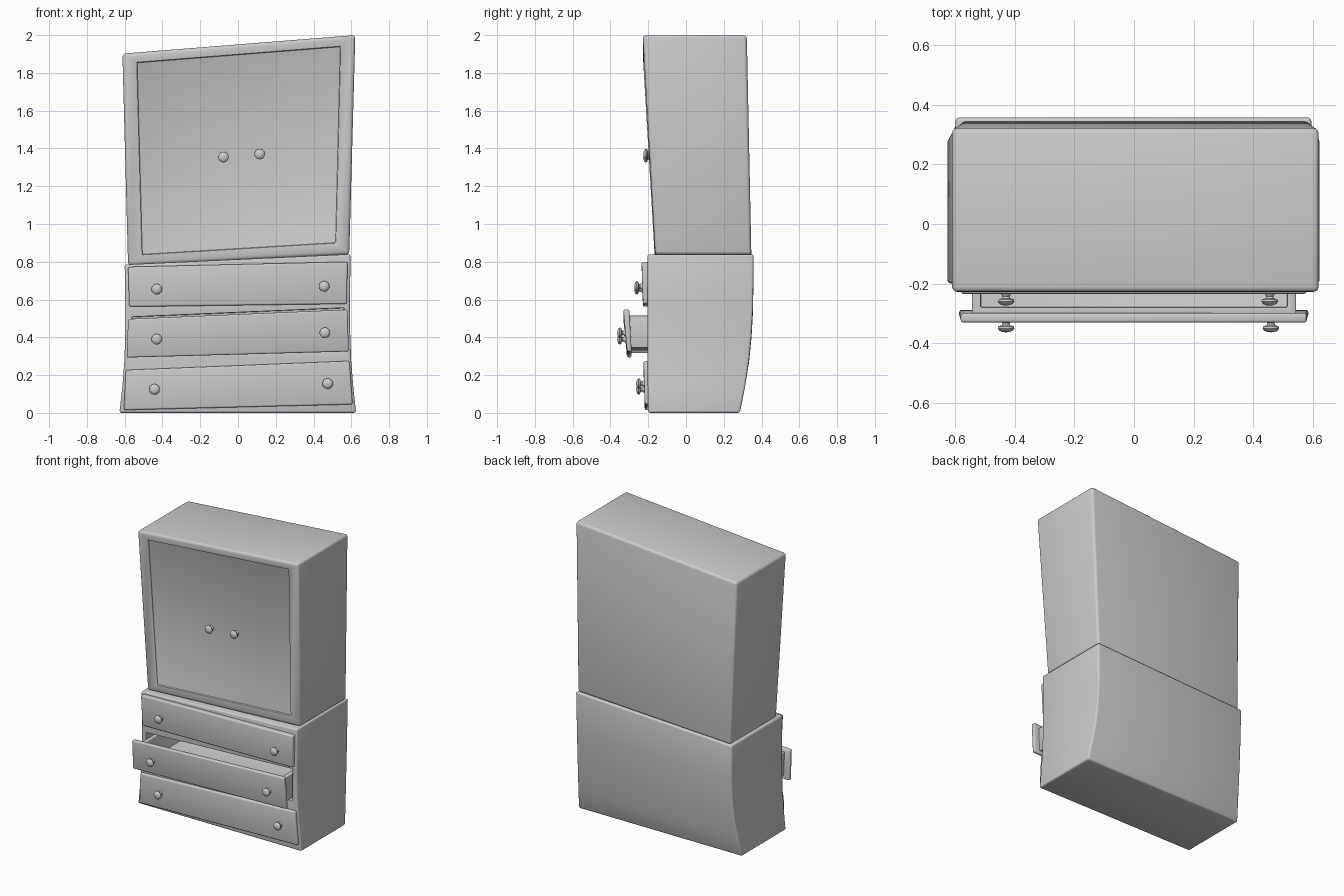
import bpy, bmesh, math
from mathutils import Matrix, Vector

if "Cube" in bpy.data.objects:
    bpy.data.objects.remove(bpy.data.objects["Cube"])

GREY = (0.6, 0.6, 0.6, 1)
paint = bpy.data.materials.new("grey paint")
paint.use_nodes = True
paint.diffuse_color = GREY
paint.node_tree.nodes["Principled BSDF"].inputs["Base Color"].default_value = GREY


def make_object(name, bm):
    bmesh.ops.recalc_face_normals(bm, faces=bm.faces)
    mesh = bpy.data.meshes.new(name)
    bm.to_mesh(mesh)
    bm.free()
    mesh.materials.append(paint)
    obj = bpy.data.objects.new(name, mesh)
    bpy.context.collection.objects.link(obj)
    return obj


def activate(obj):
    bpy.ops.object.select_all(action='DESELECT')
    obj.select_set(True)
    bpy.context.view_layer.objects.active = obj


def bevel(obj, width, angle=30, segments=3):
    activate(obj)
    mod = obj.modifiers.new("rounding", 'BEVEL')
    mod.width, mod.segments = width, segments
    mod.limit_method, mod.angle_limit = 'ANGLE', math.radians(angle)
    bpy.ops.object.modifier_apply(modifier=mod.name)


def cut(obj, cutter):
    activate(obj)
    mod = obj.modifiers.new("cut", 'BOOLEAN')
    mod.operation, mod.solver, mod.object = 'DIFFERENCE', 'EXACT', cutter
    bpy.ops.object.modifier_apply(modifier=mod.name)
    bpy.data.objects.remove(cutter)


def smooth(obj):
    activate(obj)
    bpy.ops.object.shade_smooth_by_angle(angle=math.radians(35))


def crooked_box(name, rings, rounding=0):
    """Loft slanted rings, bottom to top: left x, left z, right x, right z, front y, back y."""
    bm = bmesh.new()
    loops = []
    for xl, zl, xr, zr, yf, yb in rings:
        loops.append([bm.verts.new(p) for p in
                      ((xl, yf, zl), (xr, yf, zr), (xr, yb, zr), (xl, yb, zl))])
    for low, high in zip(loops, loops[1:]):
        for i in range(4):
            j = (i + 1) % 4
            bm.faces.new((low[i], low[j], high[j], high[i]))
    bm.faces.new(loops[0])
    bm.faces.new(loops[-1])
    obj = make_object(name, bm)
    if rounding:
        bevel(obj, rounding)
    return obj


def knob(name, x, y, z):
    """Turned mushroom knob whose base sits at y and points to the front."""
    profile = [(0.02, -0.005), (0.017, 0.004), (0.012, 0.012), (0.014, 0.019),
               (0.026, 0.023), (0.028, 0.03), (0.022, 0.038), (0.011, 0.042), (0, 0.043)]
    bm = bmesh.new()
    pts = [bm.verts.new((r, -d, 0)) for r, d in profile]
    edges = [bm.edges.new(pair) for pair in zip(pts, pts[1:])]
    bmesh.ops.spin(bm, geom=pts + edges, cent=(0, 0, 0), axis=(0, 1, 0),
                   angle=math.tau, steps=20)
    bmesh.ops.remove_doubles(bm, verts=bm.verts, dist=0.0005)
    bmesh.ops.transform(bm, matrix=Matrix.Translation(Vector((x, y, z))), verts=bm.verts)
    smooth(make_object(name, bm))


# Lower cabinet with a bowed back and an opening for the pulled-out drawer
lower = crooked_box("lower_cabinet", [
    (-0.628, 0, 0.625, 0, -0.2, 0.285),
    (-0.612, 0.14, 0.61, 0.14, -0.203, 0.313),
    (-0.602, 0.27, 0.599, 0.28, -0.205, 0.334),
    (-0.597, 0.4, 0.594, 0.42, -0.205, 0.347),
    (-0.596, 0.54, 0.592, 0.57, -0.205, 0.355),
    (-0.6, 0.785, 0.596, 0.84, -0.205, 0.358)], 0.012)
cut(lower, crooked_box("opening_cutter", [
    (-0.56, 0.305, 0.56, 0.335, -0.4, 0.27),
    (-0.56, 0.508, 0.56, 0.556, -0.4, 0.27)]))
bevel(lower, 0.004, 60, 2)
smooth(lower)

# Upper cabinet, flaring to the top, with a sunken door panel
upper = crooked_box("upper_cabinet", [
    (-0.582, 0.78, 0.589, 0.838, -0.163, 0.346),
    (-0.612, 1.902, 0.621, 2.0, -0.229, 0.322)], 0.018)
cut(upper, crooked_box("panel_cutter", [
    (-0.508, 0.838, 0.518, 0.9, -0.3, -0.153),
    (-0.535, 1.855, 0.543, 1.94, -0.3, -0.212)]))
bevel(upper, 0.006, 60, 2)
smooth(upper)

# Crooked drawer fronts
fronts = {
    "top_drawer_front": [(-0.576, 0.562, 0.576, 0.577, -0.228, -0.19),
                         (-0.582, 0.773, 0.58, 0.8, -0.235, -0.19)],
    "middle_drawer_front": [(-0.588, 0.293, 0.586, 0.325, -0.312, -0.288),
                            (-0.582, 0.497, 0.58, 0.547, -0.332, -0.3)],
    "bottom_drawer_front": [(-0.605, 0.015, 0.607, 0.045, -0.218, -0.19),
                            (-0.594, 0.227, 0.59, 0.275, -0.225, -0.19)],
}
for name, rings in fronts.items():
    smooth(crooked_box(name, rings, 0.009))

# Hollow tray behind the middle drawer front
tray = crooked_box("middle_drawer_tray", [
    (-0.545, 0.318, 0.545, 0.345, -0.298, 0.24),
    (-0.545, 0.478, 0.545, 0.515, -0.304, 0.24)], 0.005)
cut(tray, crooked_box("tray_cutter", [
    (-0.515, 0.345, 0.515, 0.372, -0.28, 0.21),
    (-0.515, 0.58, 0.515, 0.62, -0.28, 0.21)]))
bevel(tray, 0.005, 60, 2)
smooth(tray)

# Knobs in pairs: right x, right z, left x, left z, base y
for part, xr, zr, xl, zl, y in (
        ("door", -0.077, 1.354, 0.115, 1.37, -0.183),
        ("top_drawer", -0.43, 0.655, 0.456, 0.67, -0.231),
        ("middle_drawer", -0.43, 0.39, 0.46, 0.424, -0.321),
        ("bottom_drawer", -0.442, 0.125, 0.475, 0.155, -0.221)):
    knob(part + "_right_knob", xr, y, zr)
    knob(part + "_left_knob", xl, y, zl)
